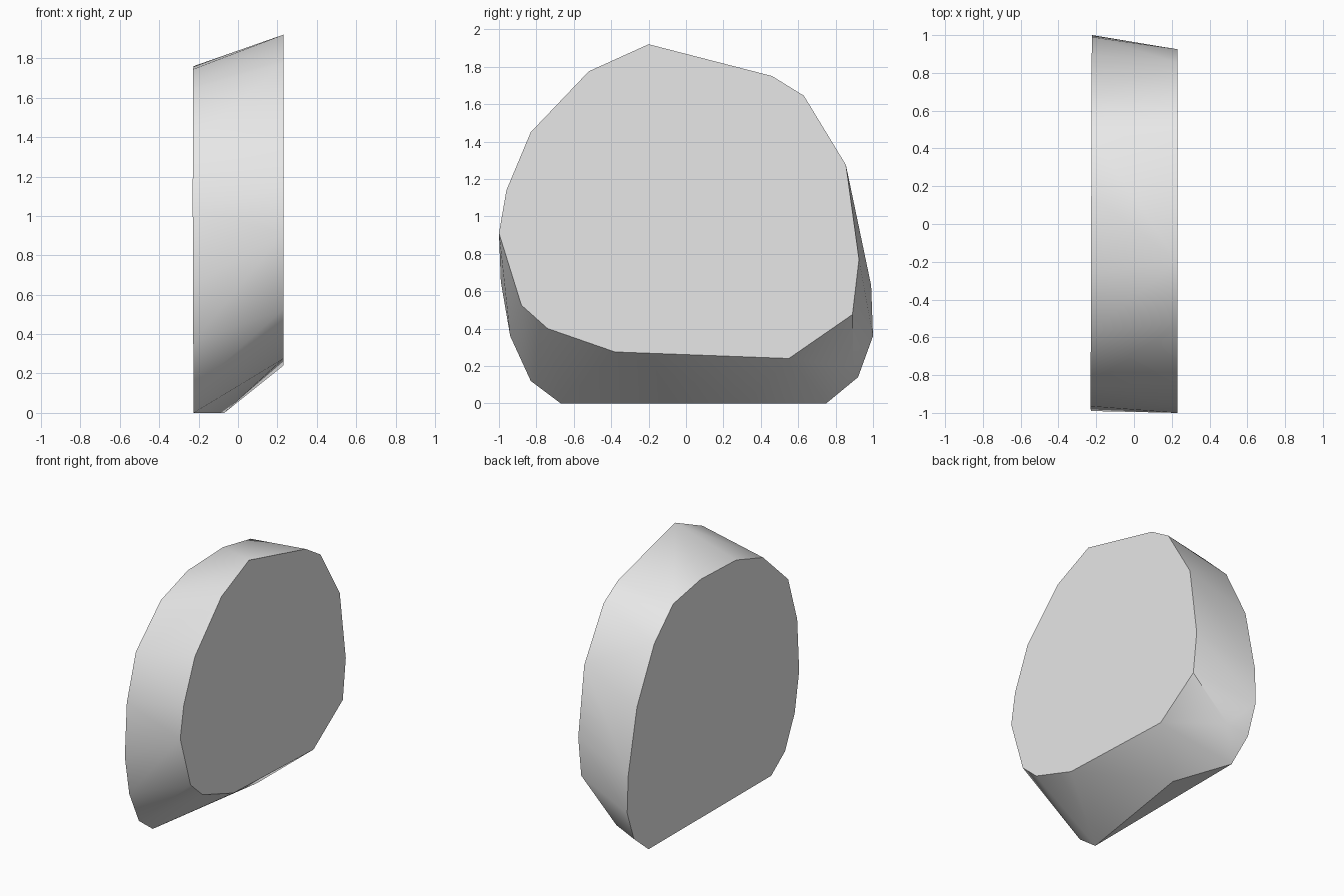
import bpy
import bmesh
import math

cube = bpy.data.objects.get("Cube")
if cube:
    bpy.data.objects.remove(cube, do_unlink=True)

stone = bpy.data.materials.new("pale_grey_stone")
stone.use_nodes = True
colour = (0.8, 0.8, 0.8, 1)
stone.diffuse_color = colour
stone.node_tree.nodes["Principled BSDF"].inputs["Base Color"].default_value = colour

# Outlines (y, z) of the two flat sides of the slab
left_side = [(-0.2, 1.92), (0.46, 1.75), (0.63, 1.645), (0.855, 1.275),
             (0.925, 0.77), (0.89, 0.475), (0.55, 0.24), (-0.38, 0.275),
             (-0.74, 0.4), (-0.88, 0.525), (-1, 0.91), (-0.96, 1.14),
             (-0.83, 1.45), (-0.52, 1.775)]
right_side = [(-0.26, 1.745), (0.15, 1.76), (0.47, 1.7), (0.69, 1.49),
              (0.89, 1.1), (0.99, 0.63), (1, 0.36), (0.92, 0.14),
              (0.75, 0), (-0.67, 0), (-0.83, 0.12), (-0.94, 0.36),
              (-0.99, 0.65), (-0.965, 1.04), (-0.86, 1.375), (-0.57, 1.645)]
# Chipped corners under the slab
chips = [(-0.07, 0.32, 0), (-0.06, 0.895, 0.19)]


def right_x(y, z):
    # The right side leans in slightly towards the back and the base
    return -0.23 + 0.004 * (y + 1) * 0.8 + 0.004 * max(0, 1 - z)


points = [(0.23, y, z) for y, z in left_side]
points += [(right_x(y, z), y, z) for y, z in right_side]
points += chips

# Wrap the outlines in one faceted rock and merge its flat sides
bm = bmesh.new()
for p in points:
    bm.verts.new(p)
hull = bmesh.ops.convex_hull(bm, input=bm.verts)
unused = {v for v in bm.verts if not v.link_faces}
bmesh.ops.delete(bm, geom=list(unused), context='VERTS')
bmesh.ops.dissolve_limit(bm, angle_limit=math.radians(1.5),
                         verts=bm.verts, edges=bm.edges)
bmesh.ops.recalc_face_normals(bm, faces=bm.faces)

mesh = bpy.data.meshes.new("stone_slab")
bm.to_mesh(mesh)
bm.free()
mesh.materials.append(stone)
slab = bpy.data.objects.new("stone_slab", mesh)
bpy.context.collection.objects.link(slab)

# Smooth rim with crisp edges around the flat sides
bpy.ops.object.select_all(action='DESELECT')
slab.select_set(True)
bpy.context.view_layer.objects.active = slab
bpy.ops.object.shade_smooth_by_angle(angle=math.radians(30))
